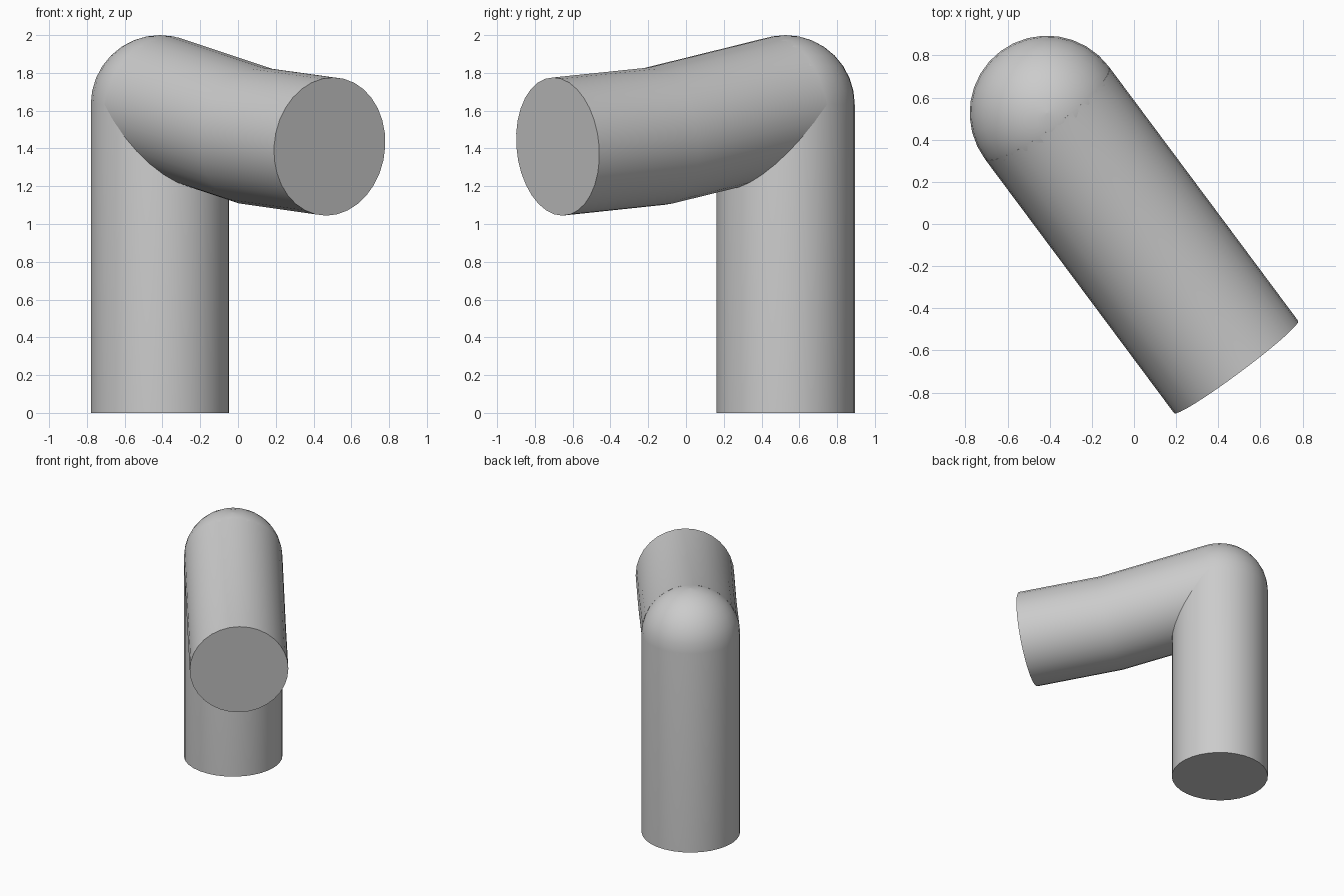
import bpy, bmesh, math
from mathutils import Vector

cube = bpy.data.objects.get("Cube")
if cube:
    bpy.data.objects.remove(cube, do_unlink=True)

R = 0.367
SIDES = 32
elbow = Vector((-0.413, 0.527, 2 - R))
bend = Vector((0.095, -0.155, 1.465))
tip = Vector((0.485, -0.679, 1.41))

grey = bpy.data.materials.new("plain_grey")
grey.use_nodes = True
grey.diffuse_color = (0.6, 0.6, 0.6, 1)
grey.node_tree.nodes["Principled BSDF"].inputs["Base Color"].default_value = (0.6, 0.6, 0.6, 1)


def loft(name, sections):
    """Skin a closed tube through (centre, axis, radius) sections."""
    bm = bmesh.new()
    rings = []
    for centre, axis, radius in sections:
        side = axis.cross(Vector((1, 0.75, 0))).normalized()
        up = axis.cross(side).normalized()
        angles = [2 * math.pi * i / SIDES for i in range(SIDES)]
        rings.append([bm.verts.new(centre + radius * (side * math.cos(a) + up * math.sin(a)))
                      for a in angles])
    for a, b in zip(rings, rings[1:]):
        for i in range(SIDES):
            j = (i + 1) % SIDES
            bm.faces.new((a[i], a[j], b[j], b[i]))
    bm.faces.new(rings[0])
    bm.faces.new(rings[-1])
    bmesh.ops.remove_doubles(bm, verts=bm.verts, dist=1e-5)
    bmesh.ops.recalc_face_normals(bm, faces=bm.faces)
    mesh = bpy.data.meshes.new(name)
    bm.to_mesh(mesh)
    bm.free()
    mesh.materials.append(grey)
    obj = bpy.data.objects.new(name, mesh)
    bpy.context.collection.objects.link(obj)
    bpy.ops.object.select_all(action="DESELECT")
    obj.select_set(True)
    bpy.context.view_layer.objects.active = obj
    bpy.ops.object.shade_smooth_by_angle(angle=math.radians(35))
    return obj


# Upright column closed by a hemispherical elbow
up = Vector((0, 0, 1))
column = [(Vector((elbow.x, elbow.y, 0)), up, R)]
for i in range(9):
    a = math.pi / 2 * i / 8
    column.append((elbow + up * R * math.sin(a), up, max(R * math.cos(a), 0.001)))
loft("upright_column", column)

# Sloping arm, mitred at its slight bend and cut square at the tip
first = (bend - elbow).normalized()
second = (tip - bend).normalized()
loft("sloping_arm", [(elbow, first, R), (bend, (first + second).normalized(), R), (tip, second, R)])
